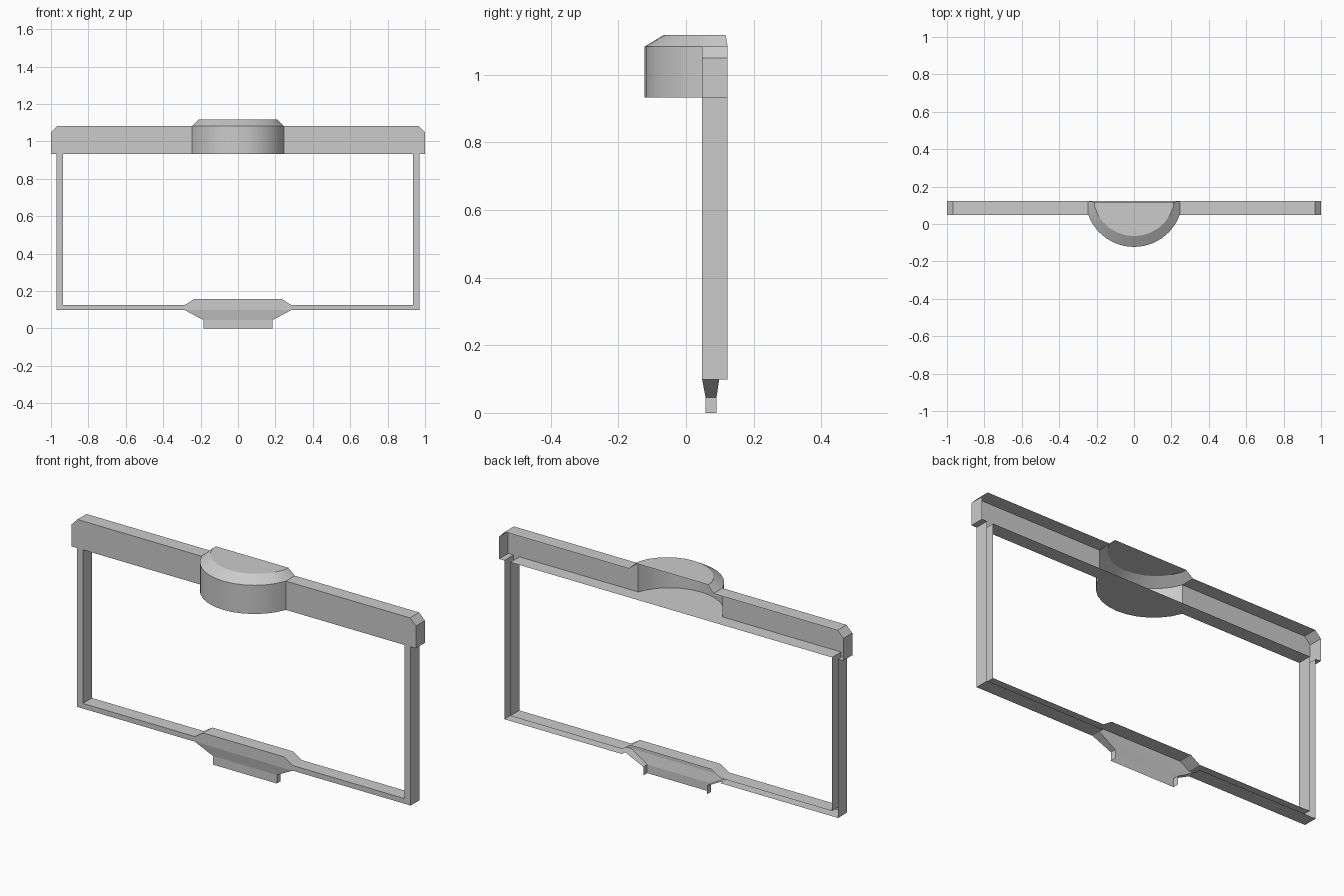
import bpy, bmesh
from math import sin, cos, asin, pi

if "Cube" in bpy.data.objects:
    bpy.data.objects.remove(bpy.data.objects["Cube"])

FRONT, BACK = 0.048, 0.123


def make(name, faces, mirror=False, smooth=False):
    """Build one object from point loops, welding shared corners."""
    bm = bmesh.new()
    for f in faces:
        bm.faces.new([bm.verts.new(p) for p in f])
    bmesh.ops.remove_doubles(bm, verts=bm.verts, dist=1e-5)
    me = bpy.data.meshes.new(name)
    bm.to_mesh(me)
    bm.free()
    ob = bpy.data.objects.new(name, me)
    bpy.context.collection.objects.link(ob)
    if mirror:
        ob.modifiers.new("mirror", 'MIRROR').use_axis[0] = True
    if smooth:
        bpy.ops.object.select_all(action='DESELECT')
        ob.select_set(True)
        bpy.context.view_layer.objects.active = ob
        bpy.ops.object.shade_smooth_by_angle(angle=pi / 6)
    return ob


def shell(name, outline, open_edges):
    """Mirrored pan with an open back: a front face plus walls on all edges not left open."""
    faces = [[(x, FRONT, z) for x, z in outline]]
    for i, (ax, az) in enumerate(outline):
        if i not in open_edges:
            bx, bz = outline[(i + 1) % len(outline)]
            faces.append([(ax, FRONT, az), (ax, BACK, az), (bx, BACK, bz), (bx, FRONT, bz)])
    return make(name, faces, mirror=True)


def loft(rows):
    """Quads between rows listed from bottom to top."""
    return [[a[i], a[i + 1], b[i + 1], b[i]]
            for a, b in zip(rows, rows[1:]) for i in range(len(a) - 1)]


def arc(half, y_side, y_front, z, n=12):
    """Circular arc bulging to the front, from -x to +x."""
    h = y_side - y_front
    r = (half * half + h * h) / (2 * h)
    t = asin(half / r)
    return [(r * sin(t * (2 * i / n - 1)), y_front + r - r * cos(t * (2 * i / n - 1)), z)
            for i in range(n + 1)]


# header bar, side posts and bottom rail (right halves, mirrored)
shell("header_bar", [(.245, .932), (.935, .932), (.97, .932), (1, .932),
                     (1, 1.049), (.967, 1.083), (.245, 1.083)], {1, 6})
shell("side_post", [(.935, .098), (.97, .098), (.97, .932), (.935, .932), (.935, .125)], {2, 4})
shell("bottom_rail", [(0, .098), (.285, .098), (.935, .098), (.935, .125),
                      (.285, .125), (.235, .157), (0, .157)], {0, 2, 6})

# rounded header centre: wall, bevel, top cap and floor
low, mid = arc(.245, FRONT, -.123, .932), arc(.245, FRONT, -.123, 1.083)
top = [(-.21, .117, 1.118)] + arc(.21, .09, -.065, 1.118) + [(.21, .117, 1.118)]
rim = [(-.245, BACK, 1.083)] + mid + [(.245, BACK, 1.083)]
floor = [(-.245, BACK, .932)] + low + [(.245, BACK, .932)]
make("header_bulge", loft([low, mid]) + loft([rim, top]) + [top, floor[::-1]], smooth=True)

# tapered neck and tab under the rail, open at the back
rows = [[(-w, b, z), (-w, f, z), (w, f, z), (w, b, z)]
        for w, f, b, z in [(.185, .058, .09, 0), (.185, .058, .09, .045), (.285, FRONT, .098, .098)]]
make("bottom_tab", loft(rows[:2]))
make("bottom_neck", loft(rows[1:]))
